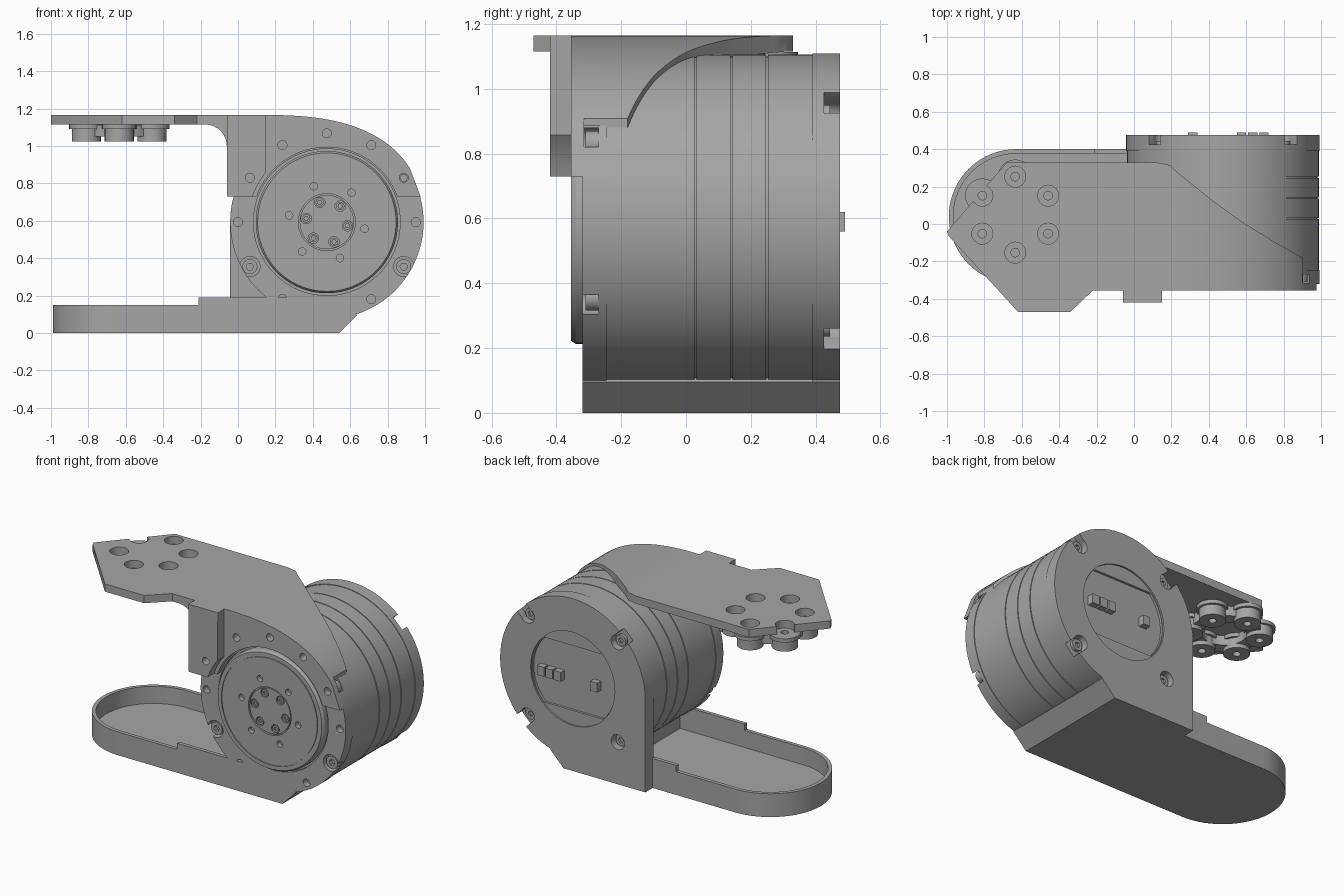
import bpy, bmesh
from math import sin, cos, radians, pi
from mathutils import Vector
from mathutils.geometry import interpolate_bezier

if "Cube" in bpy.data.objects:
    bpy.data.objects.remove(bpy.data.objects["Cube"])

grey = bpy.data.materials.new("machined_grey")
grey.use_nodes = True
GREY = (0.38, 0.38, 0.38, 1)
grey.diffuse_color = GREY
grey.node_tree.nodes["Principled BSDF"].inputs["Base Color"].default_value = GREY

CX, CZ, R = 0.475, 0.593, 0.517      # motor axis and radius
parts = []


def finish(name, bm):
    bmesh.ops.recalc_face_normals(bm, faces=bm.faces)
    mesh = bpy.data.meshes.new(name)
    bm.to_mesh(mesh)
    bm.free()
    mesh.materials.append(grey)
    ob = bpy.data.objects.new(name, mesh)
    bpy.context.collection.objects.link(ob)
    parts.append(ob)
    return ob


def prisms(name, outlines, a, b, axis="Y"):
    """Extrude closed outlines from a to b along Y (x,z points) or Z (x,y points)."""
    bm = bmesh.new()
    for pts in outlines:
        def place(p, h):
            return (p[0], h, p[1]) if axis == "Y" else (p[0], p[1], h)
        low = [bm.verts.new(place(p, a)) for p in pts]
        top = [bm.verts.new(place(p, b)) for p in pts]
        bm.faces.new(low)
        bm.faces.new(top[::-1])
        for i in range(len(pts)):
            j = (i + 1) % len(pts)
            bm.faces.new((low[i], top[i], top[j], low[j]))
    return finish(name, bm)


def lathe(name, profile, steps=96):
    """Turn (radius, y) points around the motor axis."""
    bm = bmesh.new()
    vs = [bm.verts.new((CX + r, y, CZ)) for r, y in profile]
    es = [bm.edges.new(e) for e in zip(vs, vs[1:])]
    bmesh.ops.spin(bm, geom=vs + es, cent=(CX, 0, CZ), axis=(0, 1, 0), angle=2 * pi, steps=steps)
    bmesh.ops.remove_doubles(bm, verts=bm.verts, dist=1e-5)
    return finish(name, bm)


def arc(c, r, a, b, n=24):
    return [(c[0] + r * cos(radians(a + (b - a) * i / n)),
             c[1] + r * sin(radians(a + (b - a) * i / n))) for i in range(n + 1)]


def circle(c, r, n=24):
    return arc(c, r, 0, 360, n)[:-1]


def polar(r, deg, c=(CX, CZ)):
    return (c[0] + r * cos(radians(deg)), c[1] + r * sin(radians(deg)))


def rect(x0, x1, z0, z1):
    return [(x0, z0), (x1, z0), (x1, z1), (x0, z1)]


def cut(ob, tool, op="DIFFERENCE"):
    mod = ob.modifiers.new("cut", "BOOLEAN")
    mod.operation, mod.object, mod.solver = op, tool, "EXACT"
    bpy.context.view_layer.objects.active = ob
    bpy.ops.object.modifier_apply(modifier=mod.name)
    parts.remove(tool)
    bpy.data.objects.remove(tool)


AX = (CX, CZ)

# Motor body with thin seams
body = [(0, -0.25), (R - 0.004, -0.25)]
for y in (0.03, 0.14, 0.25):
    body += [(R - 0.004, y - 0.003), (R - 0.01, y - 0.003), (R - 0.01, y + 0.003), (R - 0.004, y + 0.003)]
lathe("motor_body", body + [(R - 0.004, 0.392), (0, 0.392)])

# Front flange with screw pockets and small holes
flange = lathe("front_flange", [(0, -0.245), (R, -0.245), (R, -0.32), (0.392, -0.32), (0.392, -0.3), (0, -0.3)])
pockets = [polar(0.475, a) for a in (30, -30, -90, -150)]
cut(flange, prisms("tool", [circle(p, 0.054) for p in pockets], -0.4, -0.27))
cut(flange, prisms("tool", [circle(polar(0.475, a), 0.024) for a in (0, 60, 90, 120, 180, 240, 300)], -0.4, -0.28))
screws = prisms("flange_screws", [circle(p, 0.04) for p in pockets], -0.265, -0.31)
cut(screws, prisms("tool", [circle(p, 0.02, 6) for p in pockets], -0.4, -0.285))

# Output disc with stepped rim, sunken hub and screws
disc = lathe("output_disc", [(0, -0.29), (0.38, -0.29), (0.38, -0.34), (0.37, -0.355), (0.345, -0.355),
                             (0.345, -0.349), (0.338, -0.349), (0.338, -0.355), (0.152, -0.355),
                             (0.152, -0.34), (0.145, -0.34), (0.145, -0.352), (0, -0.352)])
cut(disc, prisms("tool", [circle(polar(0.205, a), 0.02) for a in range(-10, 350, 60)], -0.4, -0.325))
hub = [polar(0.112, a) for a in range(-10, 350, 60)]
cut(disc, prisms("tool", [circle(p, 0.028) for p in hub], -0.4, -0.335))
hub_screws = prisms("hub_screws", [circle(p, 0.022) for p in hub], -0.33, -0.35)
cut(hub_screws, prisms("tool", [circle(p, 0.012, 6) for p in hub], -0.4, -0.34))

# Rear housing plate that runs down to the base
rear = prisms("rear_plate", [[(-0.042, 0), (0.54, 0), (0.635, 0.095)] + arc(AX, R, -72, 180, 72)], 0.39, 0.475)
corners = [polar(0.455, a) for a in (45, 135, 225, 315)]
cut(rear, prisms("tool", [circle(p, 0.048) for p in corners], 0.425, 0.5))
for a in (45, 135, 315):             # pockets open to the rim
    side = Vector((-sin(radians(a)), cos(radians(a)))) * 0.045
    p, q = Vector(polar(0.46, a)), Vector(polar(0.56, a))
    cut(rear, prisms("tool", [[p - side, q - side, q + side, p + side]], 0.4255, 0.5))
cut(rear, prisms("tool", [circle(AX, 0.3, 64)], 0.465, 0.5))
cut(rear, prisms("tool", [arc(AX, 0.295, -45, 45) + arc(AX, 0.295, 135, 225)], 0.45, 0.5))
rear_screws = prisms("rear_screws", [circle(p, 0.036) for p in corners], 0.42, 0.445)
cut(rear_screws, prisms("tool", [circle(p, 0.018, 6) for p in corners], 0.43, 0.5))
prisms("rear_connectors", [rect(x, x + 0.05, 0.56, 0.62) for x in (0.55, 0.61, 0.67, 0.29)], 0.44, 0.49)

# Base tray
def tray_plan(inset, x_end):
    return arc((-0.63, 0.04), 0.36 - inset, 90, 270, 40) + [(x_end, -0.32 + inset), (x_end, 0.4 - inset)]

tray = prisms("base_tray", [tray_plan(0, 0.64)], -0.1, 0.3, "Z")
side = [(-1.1, 0), (0.54, 0), (0.635, 0.095), (0.55, 0.19), (-0.21, 0.19), (-0.21, 0.15), (-1.1, 0.15)]
cut(tray, prisms("tool", [side], -0.5, 0.6), "INTERSECT")
cut(tray, prisms("tool", [tray_plan(0.024, 0.25)], 0.04, 0.4, "Z"))

# Top bracket: flat arm that wraps over the motor, trimmed to its plan outline
sweep = [(p.x, p.y) for p in interpolate_bezier(Vector((0.15, 1.165)), Vector((0.5, 1.17)),
                                                Vector((0.78, 1.1)), Vector((0.92, 0.88)), 24)]
arm = prisms("top_arm", [[(-1.1, 1.115), (-1.1, 1.165)] + sweep + arc(AX, 0.51, 34, 98)
                         + [(0.2, 1.115)]], -0.6, 0.5)
plan = [(-1, -0.04), (-0.99, -0.065), (-0.62, -0.47), (-0.34, -0.47), (-0.22, -0.355), (0.97, -0.355), (0.9, -0.355),
        (0.9, -0.18), (0.75, -0.095), (0.58, 0.01), (0.42, 0.125), (0.24, 0.27), (0.19, 0.315),
        (0.12, 0.33), (-0.68, 0.33)]
plan.pop(5)
cut(arm, prisms("tool", [plan], 0.5, 1.4, "Z"), "INTERSECT")
MOUNT = (-0.635, 0.05)
lugs = [polar(0.203, a, MOUNT) for a in range(30, 390, 60)]
cut(arm, prisms("tool", [circle(p, 0.056) for p in lugs], 1.0, 1.3, "Z"))

# Bracket face plate and tab in front of the flange
face = prisms("bracket_face", [[(-0.06, 0.73), (-0.06, 1.0)] + arc((-0.175, 1.0), 0.115, 0, 90, 10)
                               + [(-0.21, 1.115), (-0.21, 1.165)] + sweep + [(0.976, 0.73)]
                               + arc(AX, 0.4, 20, 160, 40)], -0.355, -0.315)
upper = [circle(polar(0.475, a), 0.024) for a in (30, 60, 90, 120, 150)]
cut(face, prisms("tool", upper, -0.5, -0.3))
tab = prisms("bracket_tab", [[(-0.06, 0.73), (-0.06, 1.165), (0.15, 1.165)] + arc(AX, 0.42, 141, 161, 10)],
             -0.42, -0.35)
cut(tab, prisms("tool", upper[-1:], -0.5, -0.3))

# Mounting ring under the arm: scalloped ring of six lugs
ring = prisms("mount_ring", [circle(MOUNT, 0.21, 48)], 1.05, 1.112, "Z")
cut(ring, prisms("tool", [circle(MOUNT, 0.13, 48)], 1.0, 1.2, "Z"))
cut(ring, prisms("tool", [circle(p, 0.06) for p in lugs], 1.0, 1.2, "Z"))
for name, r, z0, z1 in (("mount_lugs", 0.078, 1.025, 1.09), ("mount_lug_tops", 0.092, 1.09, 1.114)):
    lug = prisms(name, [circle(p, r) for p in lugs], z0, z1, "Z")
    cut(lug, prisms("tool", [circle(p, 0.023, 16) for p in lugs], 1.0, 1.2, "Z"))

# Smooth shading with sharp edges kept
bpy.ops.object.select_all(action="DESELECT")
for ob in parts:
    ob.select_set(True)
bpy.context.view_layer.objects.active = parts[0]
bpy.ops.object.shade_smooth_by_angle(angle=radians(30))
